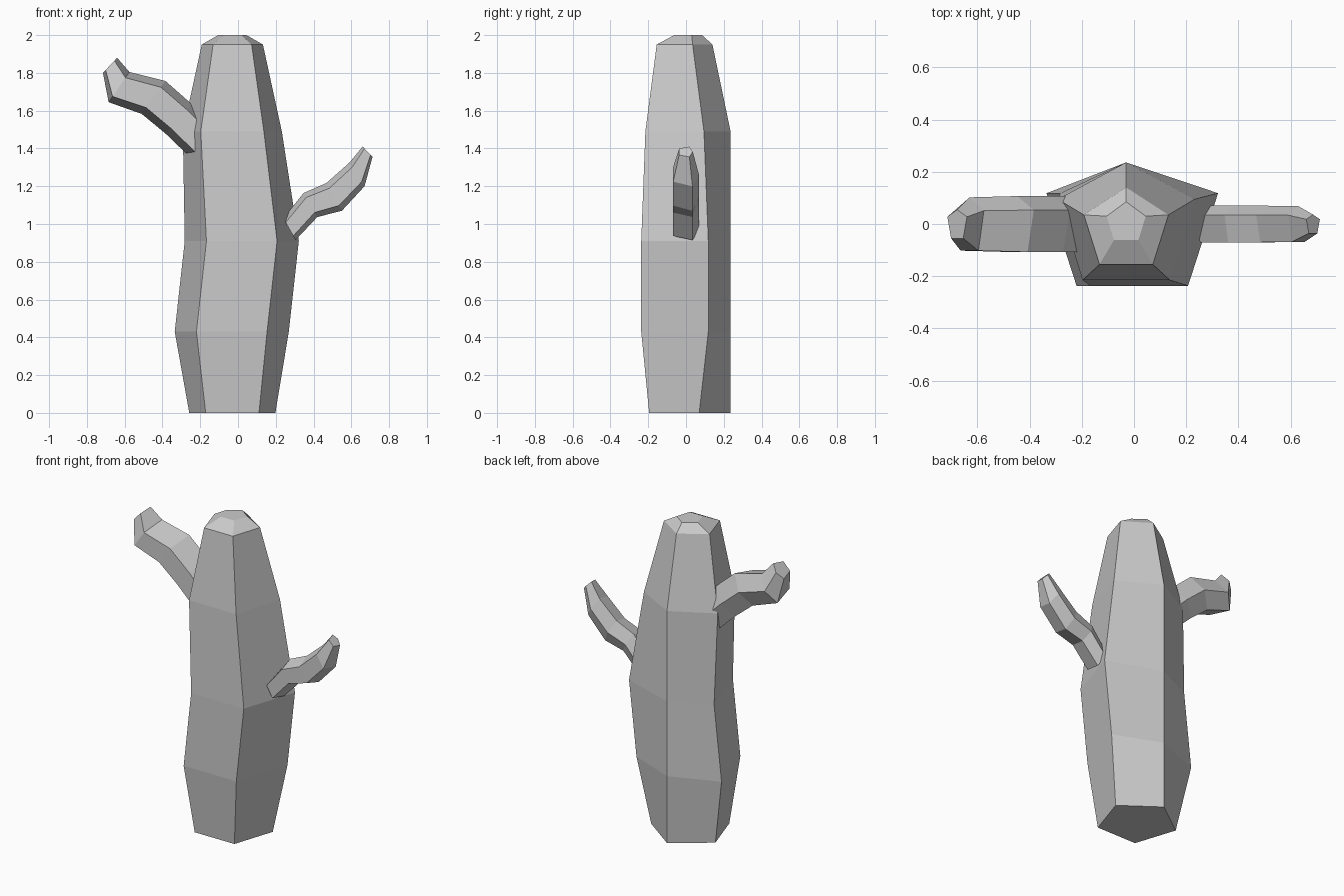
import bpy, bmesh
from mathutils import Vector

if "Cube" in bpy.data.objects:
    bpy.data.objects.remove(bpy.data.objects["Cube"])


def loft(name, rings):
    """Skin a stack of five-sided rings and cap both ends."""
    bm = bmesh.new()
    loops = [[bm.verts.new(p) for p in ring] for ring in rings]
    for a, b in zip(loops, loops[1:]):
        for i in range(5):
            j = (i + 1) % 5
            bm.faces.new((a[i], a[j], b[j], b[i]))
    bm.faces.new(loops[0])
    bm.faces.new(loops[-1])
    bmesh.ops.recalc_face_normals(bm, faces=bm.faces)
    mesh = bpy.data.meshes.new(name)
    bm.to_mesh(mesh)
    bm.free()
    obj = bpy.data.objects.new(name, mesh)
    bpy.context.collection.objects.link(obj)
    return obj


def trunk_ring(z, cx, side, front, y_front, y_side, y_back):
    """Pentagon with a flat front and a point at the back."""
    return [(-0.03, y_back, z), (cx - side, y_side, z), (cx - front, y_front, z),
            (cx + front, y_front, z), (cx + side, y_side, z)]


def arm_ring(x0, z0, x1, z1, w):
    """Same pentagon, spanning from an underside point to a top point."""
    low, high = Vector((x0, 0, z0)), Vector((x1, 0, z1))
    profile = [(0.5, 1), (0, 0.5), (0.19, -1), (0.81, -1), (1, 0.5)]
    return [low.lerp(high, t) + Vector((0, w * y, 0)) for t, y in profile]


# Trunk: z, centre x, half widths, front / side / back y
trunk = [
    (0.00, -0.03, 0.228, 0.141, -0.195, 0.07, 0.236),
    (0.43, -0.033, 0.302, 0.187, -0.237, 0.118, 0.236),
    (0.91, 0.02, 0.302, 0.187, -0.237, 0.118, 0.236),
    (1.49, -0.03, 0.262, 0.167, -0.215, 0.095, 0.236),
    (1.95, -0.03, 0.162, 0.102, -0.155, 0.035, 0.14),
    (2.00, -0.03, 0.075, 0.047, -0.062, 0.03, 0.085),
]
loft("trunk", [trunk_ring(*r) for r in trunk])

# Arms: underside x, z, top x, z, half depth
left = [
    (-0.255, 1.355, -0.12, 1.51, 0.107),
    (-0.385, 1.48, -0.245, 1.635, 0.107),
    (-0.51, 1.583, -0.384, 1.757, 0.107),
    (-0.685, 1.645, -0.575, 1.805, 0.102),
    (-0.715, 1.80, -0.64, 1.88, 0.055),
]
right = [
    (0.305, 0.915, 0.24, 1.03, 0.07),
    (0.42, 1.037, 0.347, 1.164, 0.07),
    (0.55, 1.07, 0.468, 1.217, 0.07),
    (0.67, 1.20, 0.59, 1.325, 0.068),
    (0.712, 1.355, 0.66, 1.41, 0.036),
]
loft("left_arm", [arm_ring(*r) for r in left])
loft("right_arm", [arm_ring(*r) for r in right])
